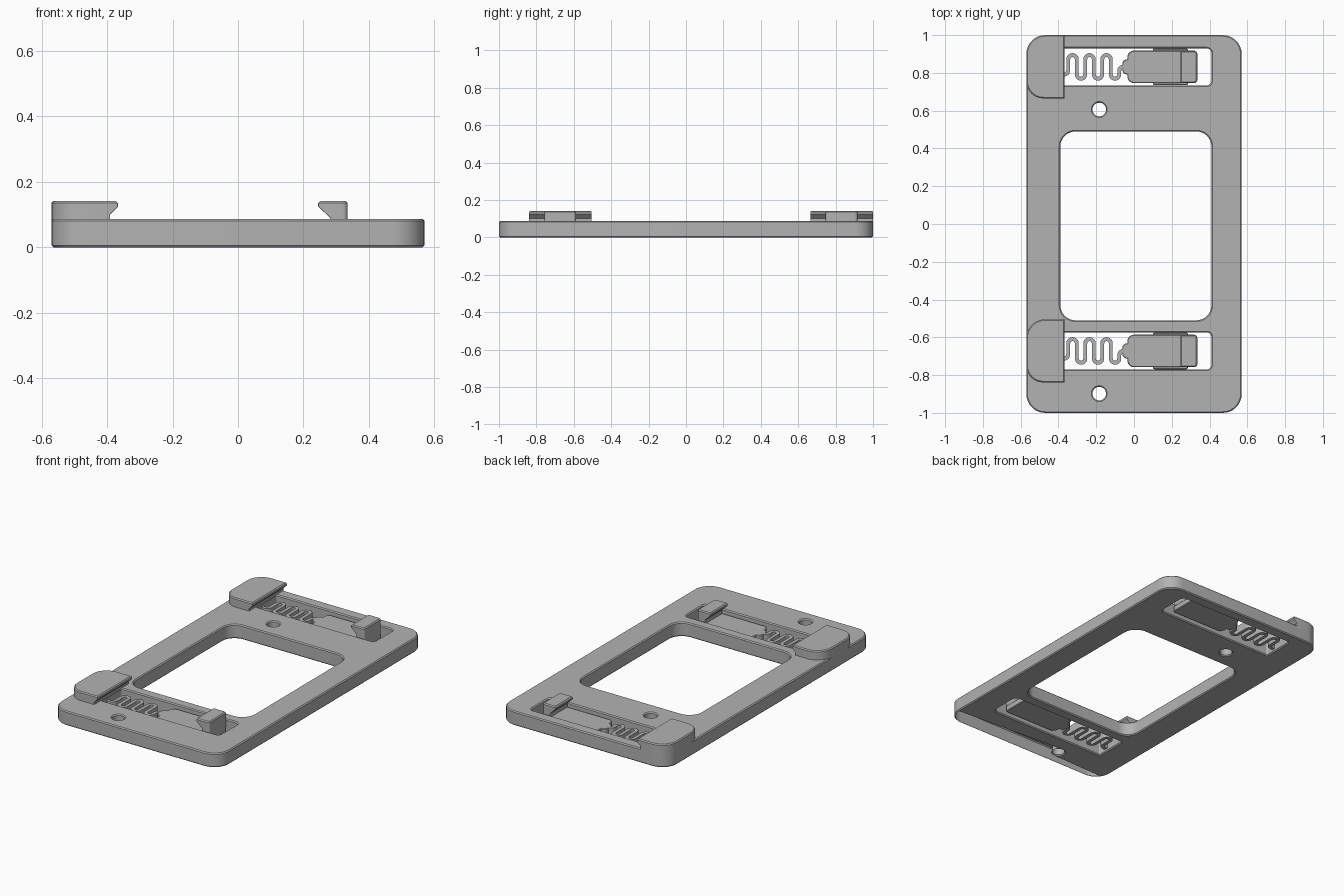
import bpy, bmesh, math
from mathutils import Vector

cube = bpy.data.objects.get("Cube")
if cube:
    bpy.data.objects.remove(cube)

GREY = (0.45, 0.45, 0.45, 1)
grey = bpy.data.materials.new("matte_grey")
grey.use_nodes = True
grey.diffuse_color = GREY
grey.node_tree.nodes["Principled BSDF"].inputs["Base Color"].default_value = GREY

PLATE_TOP = 0.087
TOP = 0.142
EDGE = 0.006


def rounded(rect, radii, inset=0, left=0, right=0, steps=8):
    """Rounded rectangle outline; radii run counter-clockwise from lower left."""
    x0, x1, y0, y1 = rect
    x0, x1, y0, y1 = x0 + inset + left, x1 - inset - right, y0 + inset, y1 - inset
    corners = [(x0, y0, 1, 1), (x1, y0, -1, 1), (x1, y1, -1, -1), (x0, y1, 1, -1)]
    points = []
    for i, (x, y, sx, sy) in enumerate(corners):
        r = max(radii[i] - inset, 0.001)
        for k in range(steps + 1):
            a = math.pi * (1 + i / 2) + math.pi / 2 * k / steps
            points.append((x + sx * r + r * math.cos(a), y + sy * r + r * math.sin(a)))
    return points


def finish(bm, name):
    bmesh.ops.recalc_face_normals(bm, faces=bm.faces)
    mesh = bpy.data.meshes.new(name)
    bm.to_mesh(mesh)
    bm.free()
    mesh.materials.append(grey)
    obj = bpy.data.objects.new(name, mesh)
    bpy.context.collection.objects.link(obj)
    bpy.ops.object.select_all(action='DESELECT')
    obj.select_set(True)
    bpy.context.view_layer.objects.active = obj
    bpy.ops.object.shade_smooth_by_angle(angle=math.radians(30))
    return obj


def solid(name, rect, radii, levels, holes=()):
    """Stack outlines at levels (z, inset, left shift, right shift), then cap both ends."""
    bm = bmesh.new()
    caps = [[], []]
    for shape, corner, sign in [(rect, radii, 1)] + [(h, c, -1) for h, c in holes]:
        rings = []
        for z, inset, left, right in levels:
            outline = rounded(shape, corner, sign * inset, left, right)
            rings.append([bm.verts.new((x, y, z)) for x, y in outline])
        n = len(rings[0])
        for low, high in zip(rings, rings[1:]):
            for i in range(n):
                j = (i + 1) % n
                bm.faces.new((low[i], low[j], high[j], high[i]))
        for cap, ring in zip(caps, (rings[0], rings[-1])):
            cap += [bm.edges.get((ring[i], ring[(i + 1) % n])) for i in range(n)]
    for cap, direction in zip(caps, (-1, 1)):
        bmesh.ops.triangle_fill(bm, edges=cap, use_beauty=True, normal=(0, 0, direction))
    return finish(bm, name)


def slab(z0, z1, edge=EDGE):
    return [(z0, edge, 0, 0), (z0 + edge, 0, 0, 0), (z1 - edge, 0, 0, 0), (z1, edge, 0, 0)]


def ribbon(name, path, width, z0, z1):
    """Flat spring strip swept along a plan path."""
    bm = bmesh.new()
    rings = []
    for i, p in enumerate(path):
        t = (path[min(i + 1, len(path) - 1)] - path[max(i - 1, 0)]).normalized()
        side = Vector((-t.y, t.x)) * width / 2
        a, b = p + side, p - side
        rings.append([bm.verts.new((q.x, q.y, z)) for q, z in ((a, z0), (b, z0), (b, z1), (a, z1))])
    for r, s in zip(rings, rings[1:]):
        for i in range(4):
            j = (i + 1) % 4
            bm.faces.new((r[i], r[j], s[j], s[i]))
    bm.faces.new(rings[0])
    bm.faces.new(rings[-1])
    return finish(bm, name)


def arc(cx, cy, r, start, end, steps=10):
    angles = [math.radians(start + (end - start) * k / steps) for k in range(steps + 1)]
    return [Vector((cx + r * math.cos(a), cy + r * math.sin(a))) for a in angles]


# Slot centres: back and front
CENTRES = {"back": 0.832, "front": -0.672}

# Base plate with window, slots and screw holes
openings = [((-0.39, 0.41, -0.51, 0.49), [0.08] * 4)]
for c in CENTRES.values():
    openings.append(((-0.388, 0.41, c - 0.098, c + 0.098), [0.01, 0.025, 0.025, 0.01]))
    hole_y = c - 0.226
    openings.append(((-0.22, -0.148, hole_y - 0.036, hole_y + 0.036), [0.036] * 4))
solid("base_plate", (-0.57, 0.57, -1, 1), [0.1] * 4, slab(0, PLATE_TOP), openings)

for end, c in CENTRES.items():
    # Fixed jaw with undercut inner lip
    solid(end + "_fixed_jaw", (-0.57, -0.367, c - 0.167, c + 0.168), [0.09, 0.002, 0.002, 0.1],
          [(0.07, 0, 0, 0.024), (0.1, 0, 0, 0.024), (0.124, 0, 0, 0),
           (TOP - EDGE, 0, 0, 0), (TOP, EDGE, 0, 0)])

    # Sliding tongue and its guide rails
    solid(end + "_slider", (-0.035, 0.333, c - 0.086, c + 0.086), [0.035, 0.015, 0.015, 0.035],
          slab(0.018, 0.067, 0.004))
    solid(end + "_slider_rails", (0.1, 0.285, c - 0.097, c + 0.097), [0.008] * 4,
          slab(0.03, 0.055, 0.004))

    # Catch with undercut hook
    solid(end + "_catch", (0.245, 0.335, c - 0.085, c + 0.085), [0.004, 0.015, 0.015, 0.004],
          [(0.05, 0, 0.037, 0), (0.09, 0, 0.037, 0), (0.125, 0, 0, 0),
           (TOP - EDGE, 0, 0, 0), (TOP, EDGE, 0, 0)])

    # Serpentine spring
    r, reach, x = 0.0225, 0.04, -0.348
    path = [Vector((-0.395, c - 0.04))] + arc(x - r, c - 0.018, r, -90, 0)
    for loop in range(3):
        path += arc(x + r, c + reach, r, 180, 0)
        path += arc(x + 3 * r, c - reach, r, 180, 360)
        x += 4 * r
    path += arc(x + r, c - 0.022, r, 180, 90)
    path.append(Vector((-0.02, c)))
    ribbon(end + "_spring", path, 0.021, 0.018, 0.067)

    # Neck joining spring to slider
    solid(end + "_spring_neck", (-0.062, -0.02, c - 0.04, c + 0.04), [0.025, 0.002, 0.002, 0.025],
          slab(0.018, 0.067, 0.003))
